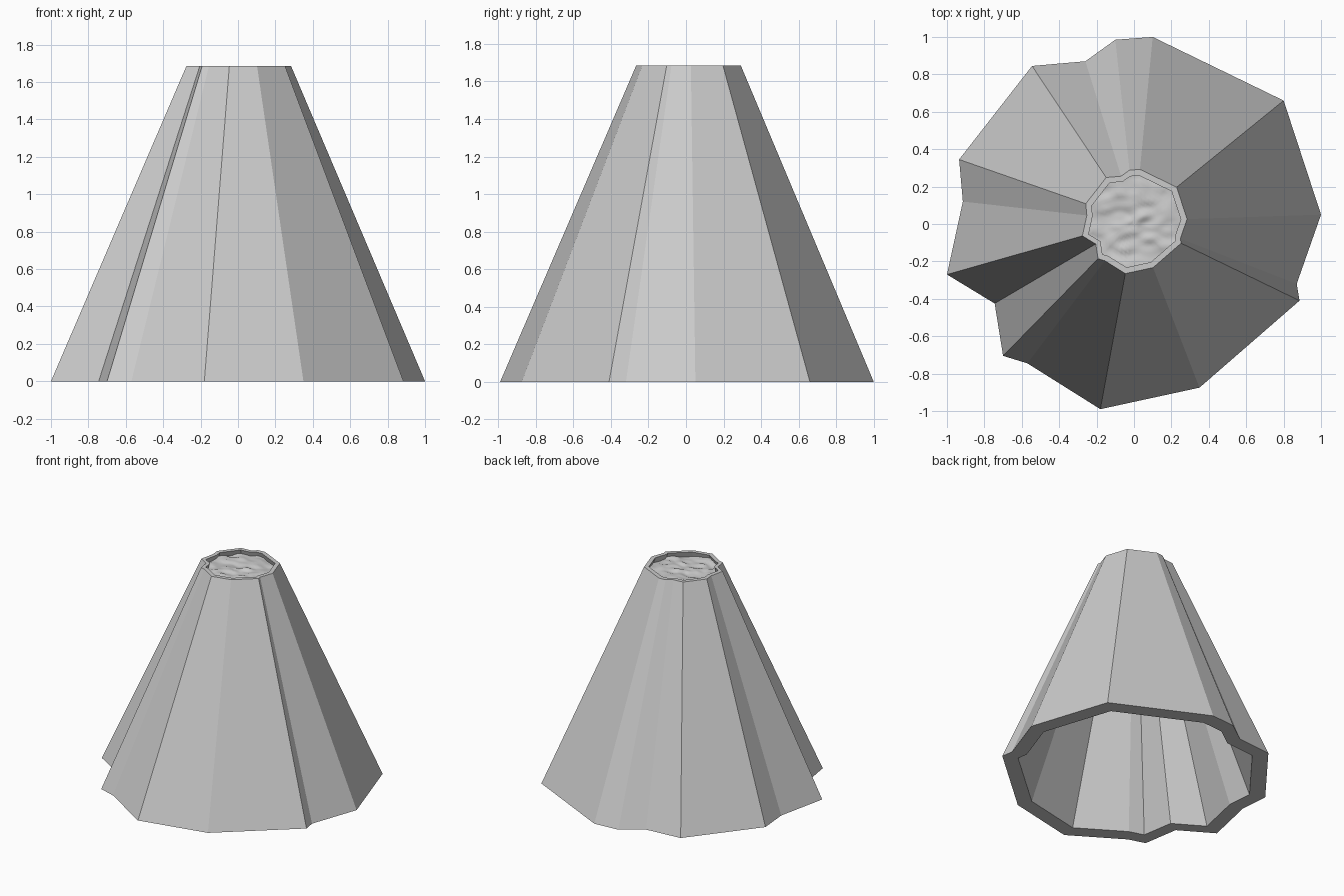
import bpy, bmesh
from mathutils import Vector, noise

if "Cube" in bpy.data.objects:
    bpy.data.objects.remove(bpy.data.objects["Cube"])

HEIGHT, TOP, WALL = 1.685, 0.28, 0.88
OUTLINE = [(1.0, .05), (.80, .66), (.10, 1.0), (-.10, .985), (-.26, .87), (-.545, .845),
           (-.935, .345), (-.915, .12), (-1.0, -.27), (-.745, -.425), (-.70, -.705),
           (-.57, -.745), (-.18, -.99), (.35, -.875), (.885, -.41), (.87, -.32)]


def add_object(name, bm):
    bmesh.ops.recalc_face_normals(bm, faces=bm.faces)
    mesh = bpy.data.meshes.new(name)
    bm.to_mesh(mesh)
    bm.free()
    ob = bpy.data.objects.new(name, mesh)
    bpy.context.collection.objects.link(ob)
    return ob


def ring(bm, points, scale, z):
    t = z / HEIGHT
    s = scale * (1 + (TOP - 1) * t)
    return [bm.verts.new((x * s + .004 * t, y * s + .012 * t, z)) for x, y in points]


def bridge(bm, a, b):
    n = len(a)
    for i in range(n):
        j = (i + 1) % n
        bm.faces.new((a[i], a[j], b[j], b[i]))


# Hollow faceted cone: outer wall, crater rim, inner wall, base rim
bm = bmesh.new()
rings = [ring(bm, OUTLINE, s, z) for s, z in
         ((1, 0), (1, HEIGHT), (WALL, HEIGHT), (WALL, 0))]
for k in range(4):
    bridge(bm, rings[k], rings[(k + 1) % 4])
add_object("mountain_shell", bm)

# Rippled lava sheet filling the crater, tucked into the wall
fine = []
for i, p in enumerate(OUTLINE):
    a, b = Vector(p), Vector(OUTLINE[(i + 1) % len(OUTLINE)])
    n = max(1, round((b - a).length / .12))
    fine += [a.lerp(b, k / n) for k in range(n)]
bm = bmesh.new()
LEVEL, STEPS = 1.648, 16
loops = [ring(bm, fine, .94 * k / STEPS, LEVEL) for k in range(1, STEPS + 1)]
for a, b in zip(loops, loops[1:]):
    bridge(bm, a, b)
bm.faces.new(loops[0])
for v in bm.verts:
    v.co.z += .018 * noise.noise(Vector((v.co.x * 12, v.co.y * 22, 3.7)))
lava = add_object("crater_lava", bm)
if sum(p.normal.z for p in lava.data.polygons) < 0:
    lava.data.flip_normals()
lava.data.shade_smooth()
